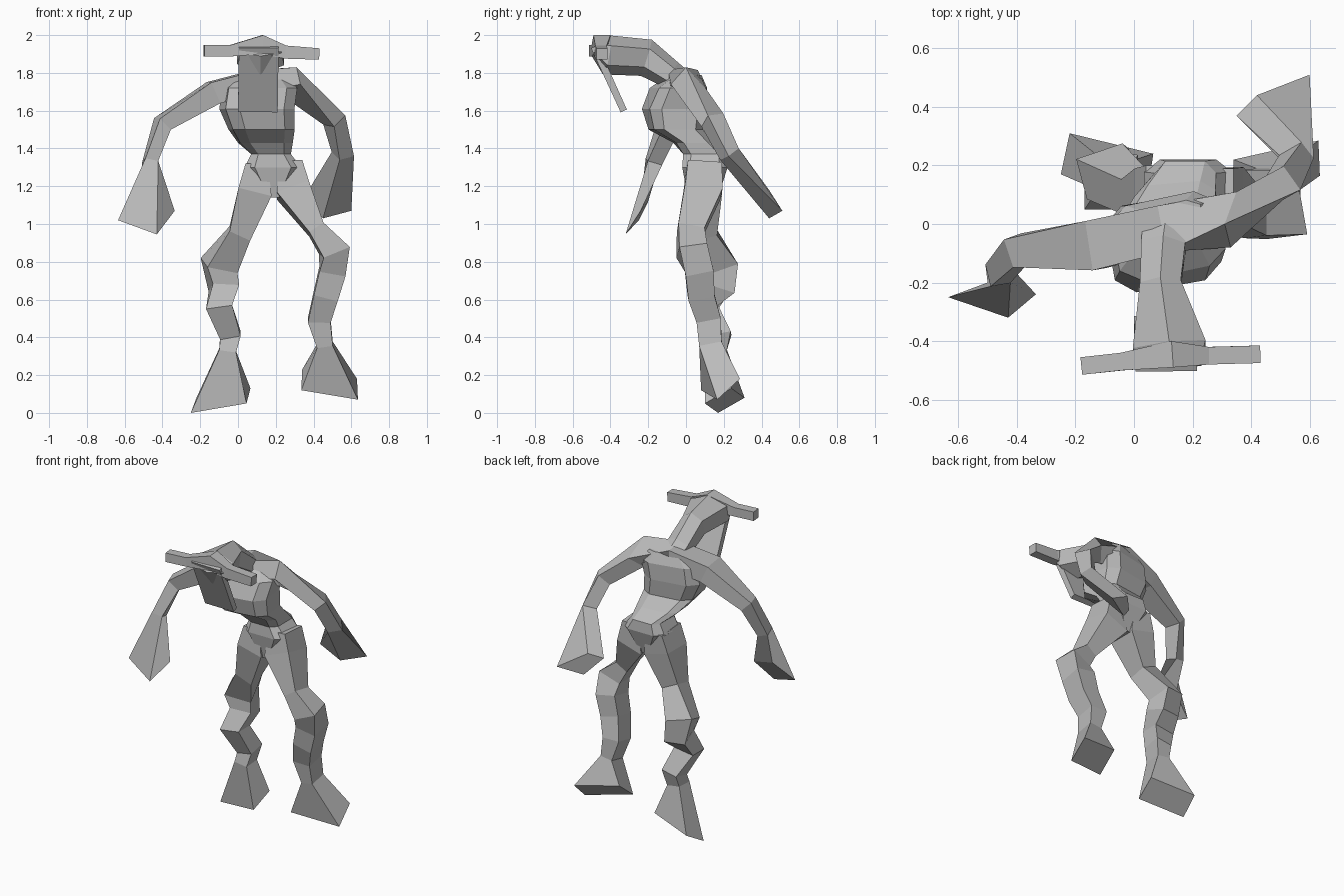
import bpy
import bmesh
import math
from mathutils import Vector

default_cube = bpy.data.objects.get("Cube")
if default_cube:
    bpy.data.objects.remove(default_cube, do_unlink=True)

# One plain clay colour for the whole figure
clay = bpy.data.materials.new("clay_grey")
clay.use_nodes = True
clay_colour = (0.5, 0.5, 0.5, 1)
clay.diffuse_color = clay_colour
clay.node_tree.nodes["Principled BSDF"].inputs["Base Color"].default_value = clay_colour


def ring(x, y, z, width, depth, yaw=0):
    """Cross-section described by its centre, half sizes and heading."""
    return dict(centre=Vector((x, y, z)), width=width, depth=depth, yaw=yaw)


def corners(*points):
    """Cross-section given directly by its corner points."""
    points = [Vector(p) for p in points]
    return dict(centre=sum(points, Vector()) / len(points), points=points)


def ring_points(section, tangent, sides, power):
    if "points" in section:
        return section["points"]
    yaw = math.radians(section["yaw"])
    across = Vector((math.cos(yaw), math.sin(yaw), 0))
    across = (across - tangent * across.dot(tangent)).normalized()
    outward = tangent.cross(across)
    angles = [(i + 0.5) * math.tau / sides for i in range(sides)]
    widest = max(math.cos(a) for a in angles)
    deepest = max(math.sin(a) for a in angles)

    def spread(value):
        return math.copysign(abs(value) ** power, value)

    return [section["centre"]
            + across * section["width"] * spread(math.cos(a) / widest)
            + outward * section["depth"] * spread(math.sin(a) / deepest)
            for a in angles]


def best_match(points, centre, previous, previous_centre):
    """Turn a ring so that it joins the previous one without twisting."""
    options = []
    for order in (points, points[::-1]):
        options += [order[i:] + order[:i] for i in range(len(order))]
    return min(options, key=lambda option: sum(
        ((p - centre).normalized() - (q - previous_centre).normalized()).length_squared
        for p, q in zip(option, previous)))


def loft(name, sections, sides=4, level=False, power=1):
    """Skin cross-sections into one closed part; a low power squares them off."""
    bm = bmesh.new()
    centres = [s["centre"] for s in sections]
    last = len(sections) - 1
    rows, previous = [], None
    for i, section in enumerate(sections):
        tangent = (centres[min(i + 1, last)] - centres[max(i - 1, 0)]).normalized()
        if level:
            tangent = Vector((0, 0, 1))
        points = ring_points(section, tangent, sides, power)
        if previous:
            points = best_match(points, centres[i], previous, centres[i - 1])
        rows.append([bm.verts.new(p) for p in points])
        previous = points
    for lower, upper in zip(rows, rows[1:]):
        for i in range(sides):
            j = (i + 1) % sides
            bm.faces.new((lower[i], lower[j], upper[j], upper[i]))
    bm.faces.new(rows[0])
    bm.faces.new(rows[-1])
    bmesh.ops.recalc_face_normals(bm, faces=bm.faces)
    mesh = bpy.data.meshes.new(name)
    bm.to_mesh(mesh)
    bm.free()
    mesh.materials.append(clay)
    part = bpy.data.objects.new(name, mesh)
    bpy.context.collection.objects.link(part)
    return part


# Trunk: pelvis, narrow waist, chest overhanging to the front
loft("torso", [
    ring(0.19, 0.09, 1.14, width=0.04, depth=0.08),
    ring(0.185, 0.1, 1.3, width=0.15, depth=0.12),
    ring(0.175, 0.1, 1.37, width=0.105, depth=0.115),
    ring(0.145, 0.04, 1.43, width=0.14, depth=0.1, yaw=5),
    ring(0.125, -0.055, 1.5, width=0.165, depth=0.13, yaw=8),
    ring(0.1, -0.065, 1.61, width=0.185, depth=0.15, yaw=10),
    ring(0.115, -0.04, 1.72, width=0.185, depth=0.13, yaw=12),
    ring(0.12, -0.005, 1.79, width=0.12, depth=0.07, yaw=14),
], sides=8, level=True, power=0.5)

# Neck running forward into a ridged head
loft("neck_and_head", [
    ring(0.11, 0, 1.74, width=0.08, depth=0.06),
    ring(0.1, -0.08, 1.79, width=0.075, depth=0.075),
    ring(0.09, -0.21, 1.88, width=0.07, depth=0.1),
    ring(0.12, -0.42, 1.895, width=0.125, depth=0.105),
    ring(0.12, -0.47, 1.93, width=0.11, depth=0.05),
], sides=6)

# Long flat face hanging under the brow
loft("face_plate", [
    ring(0.11, -0.485, 1.94, width=0.105, depth=0.02),
    ring(0.105, -0.33, 1.6, width=0.105, depth=0.018),
])

# Brow with square horns reaching out to each side
loft("brow_and_horns", [
    ring(-0.18, -0.485, 1.917, width=0.03, depth=0.03, yaw=90),
    ring(-0.04, -0.47, 1.917, width=0.03, depth=0.03, yaw=90),
    ring(0.13, -0.445, 1.95, width=0.045, depth=0.05, yaw=90),
    ring(0.25, -0.45, 1.91, width=0.03, depth=0.035, yaw=90),
    ring(0.43, -0.445, 1.9, width=0.03, depth=0.03, yaw=90),
])

# Shoulders and arms: right arm forward, left arm back, flared hands
loft("shoulders_and_arms", [
    corners((-0.635, -0.25, 1.02), (-0.43, -0.32, 0.945),
            (-0.335, -0.24, 1.07), (-0.5, -0.2, 1.12)),
    ring(-0.465, -0.17, 1.33, width=0.04, depth=0.035, yaw=100),
    ring(-0.4, -0.09, 1.53, width=0.05, depth=0.042, yaw=110),
    ring(-0.13, -0.07, 1.695, width=0.085, depth=0.06, yaw=100),
    ring(0.1, -0.015, 1.755, width=0.08, depth=0.06, yaw=105),
    corners((0.31, 0, 1.83), (0.35, 0.11, 1.71),
            (0.29, 0.03, 1.64), (0.33, -0.08, 1.74)),
    ring(0.51, 0.14, 1.55, width=0.05, depth=0.045, yaw=120),
    ring(0.555, 0.23, 1.37, width=0.04, depth=0.045, yaw=120),
    corners((0.6, 0.51, 1.07), (0.45, 0.44, 1.03),
            (0.35, 0.37, 1.14), (0.42, 0.44, 1.18)),
])

# Left leg: thigh, knobbly knee and shin, wedge foot
loft("left_leg", [
    ring(0.28, 0.1, 1.33, width=0.06, depth=0.09),
    ring(0.29, 0.09, 1.18, width=0.09, depth=0.1),
    ring(0.415, 0.025, 0.97, width=0.045, depth=0.07),
    ring(0.51, 0.03, 0.86, width=0.075, depth=0.075, yaw=10),
    ring(0.5, 0.07, 0.75, width=0.07, depth=0.075),
    ring(0.465, 0.08, 0.62, width=0.065, depth=0.07),
    ring(0.43, 0.12, 0.49, width=0.06, depth=0.065),
    ring(0.46, 0.13, 0.36, width=0.042, depth=0.06),
    corners((0.335, 0.08, 0.12), (0.635, 0.165, 0.07),
            (0.63, 0.285, 0.18), (0.34, 0.22, 0.23)),
])

# Right leg: knee set further back, wedge foot
loft("right_leg", [
    ring(0.1, 0.1, 1.31, width=0.06, depth=0.1),
    ring(0.09, 0.09, 1.17, width=0.09, depth=0.1),
    ring(0.01, 0.1, 0.95, width=0.06, depth=0.06),
    ring(-0.1, 0.18, 0.78, width=0.085, depth=0.075, yaw=15),
    ring(-0.075, 0.18, 0.66, width=0.07, depth=0.07, yaw=10),
    ring(-0.1, 0.11, 0.56, width=0.07, depth=0.06),
    ring(-0.04, 0.18, 0.41, width=0.055, depth=0.06),
    ring(-0.055, 0.16, 0.33, width=0.045, depth=0.055),
    corners((-0.25, 0.17, 0), (-0.22, 0.31, 0.08),
            (0.066, 0.24, 0.13), (0.045, 0.1, 0.05)),
])
